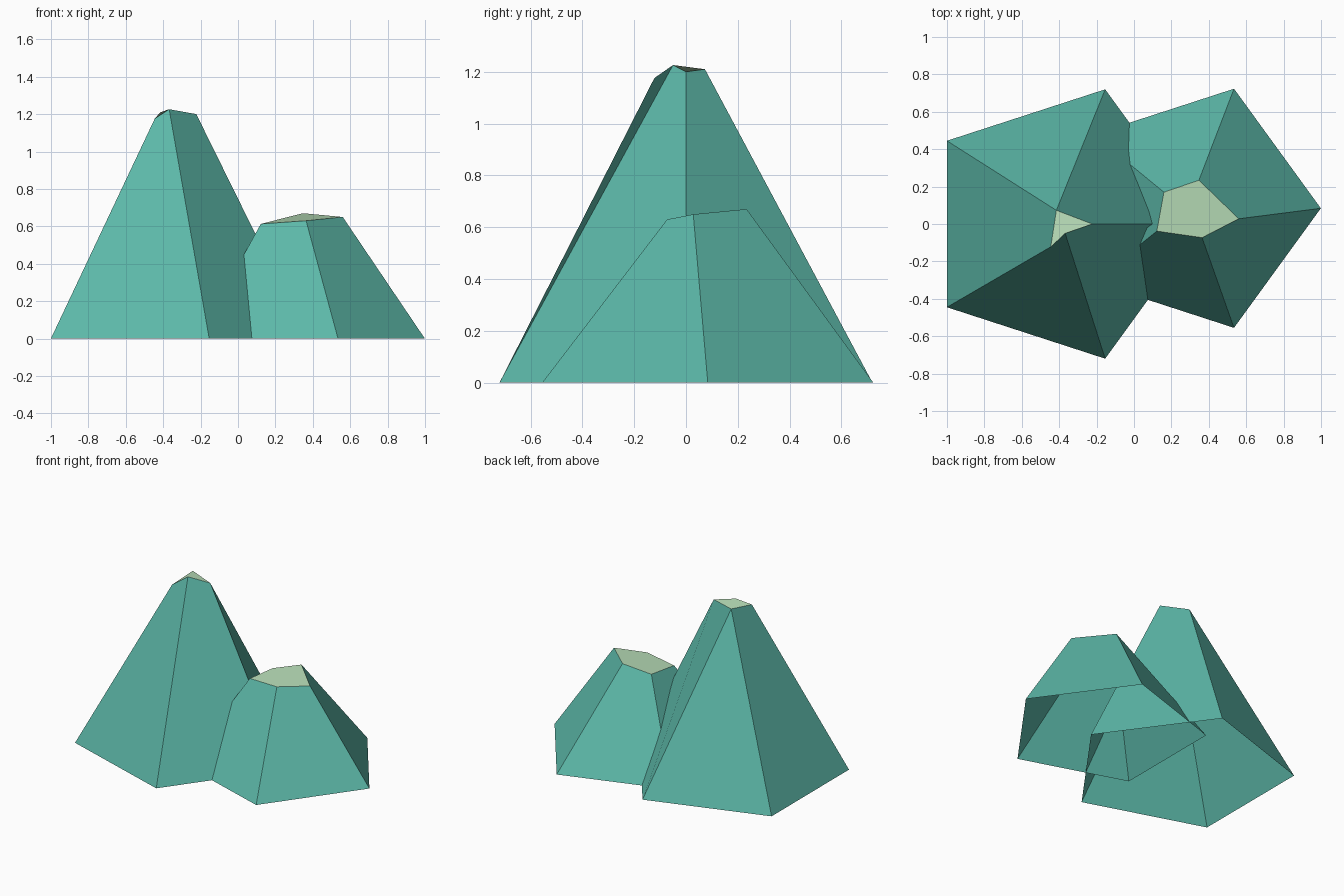
import bpy
import bmesh
from math import cos, sin, tau

default = bpy.data.objects.get("Cube")
if default:
    bpy.data.objects.remove(default, do_unlink=True)


def material(name, rgb):
    mat = bpy.data.materials.new(name)
    mat.use_nodes = True
    mat.diffuse_color = (*rgb, 1)
    mat.node_tree.nodes["Principled BSDF"].inputs["Base Color"].default_value = (*rgb, 1)
    return mat


teal = material("teal rock", (0.107, 0.48, 0.394))
pale = material("pale green top", (0.48, 0.73, 0.48))


def rock(name, centre, radius, crown):
    """Open-bottomed five-sided spire: regular base, irregular cut crown."""
    bm = bmesh.new()
    count = len(crown)
    base = [bm.verts.new((centre[0] + radius * cos(tau * i / count),
                          centre[1] + radius * sin(tau * i / count), 0))
            for i in range(count)]
    top = [bm.verts.new(p) for p in crown]
    # Slightly twisted sides, each folding from its second base corner to its first crown corner
    for i in range(count):
        j = (i + 1) % count
        bm.faces.new((base[j], top[j], top[i], base[i]))
    bm.faces.new(top).material_index = 1
    # Crown corners that share a position become one corner
    bmesh.ops.remove_doubles(bm, verts=bm.verts[:], dist=0.001)
    mesh = bpy.data.meshes.new(name)
    bm.to_mesh(mesh)
    bm.free()
    mesh.materials.append(teal)
    mesh.materials.append(pale)
    obj = bpy.data.objects.new(name, mesh)
    bpy.context.collection.objects.link(obj)
    return obj


# Tall spire, two of its edges meeting in one crown corner
shared = (-0.415, 0.073, 1.21)
rock("tall_rock", (-0.388, 0), 0.757,
     [(-0.223, 0, 1.2), shared, shared, (-0.445, -0.122, 1.176), (-0.368, -0.05, 1.226)])

# Short, wide rock overlapping it
rock("short_rock", (0.327, 0.084), 0.672,
     [(0.56, 0.028, 0.65), (0.347, 0.234, 0.67), (0.16, 0.17, 0.618),
      (0.122, -0.038, 0.613), (0.364, -0.073, 0.63)])
